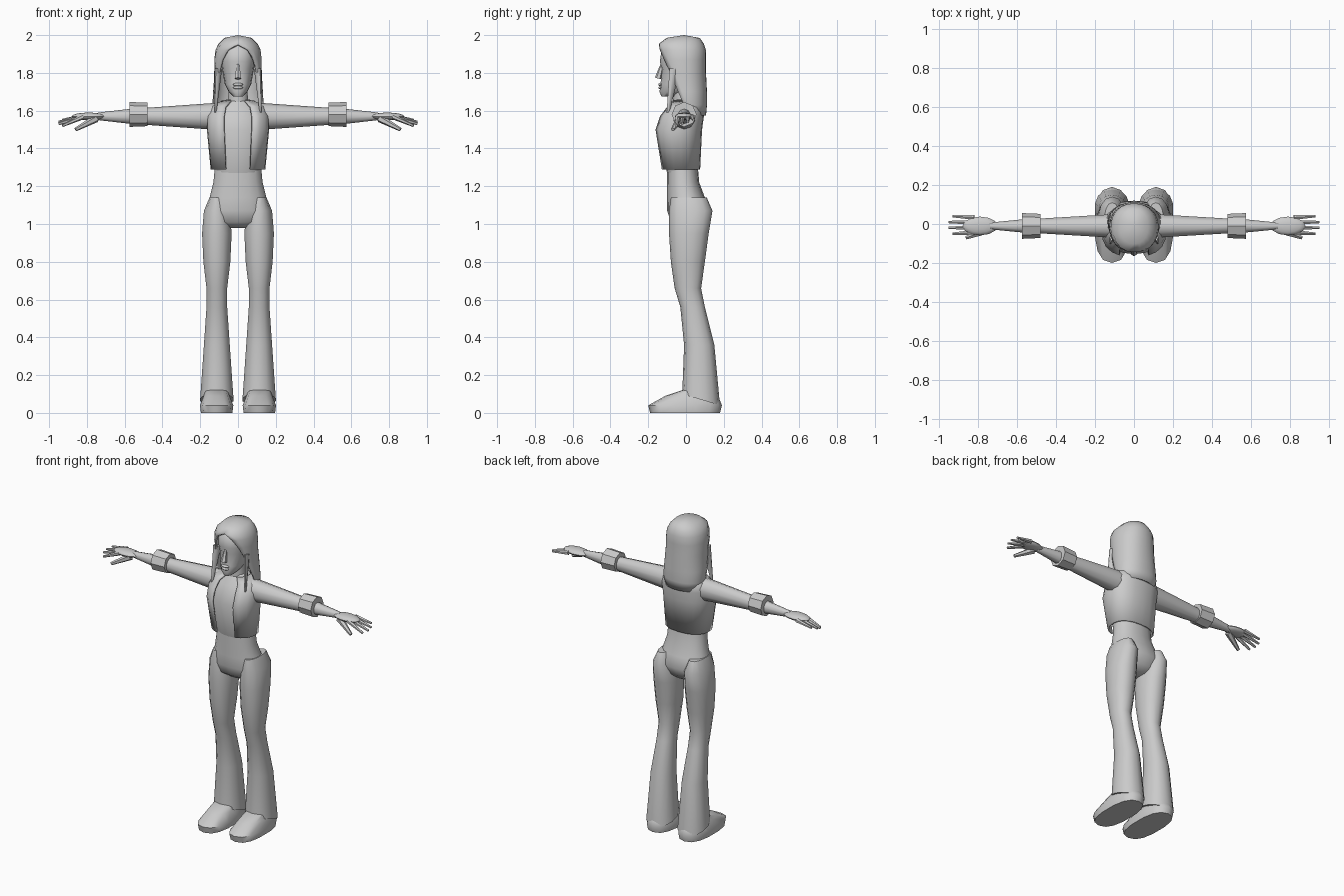
import bpy, bmesh, math
from mathutils import Matrix, Vector

cube = bpy.data.objects.get("Cube")
if cube:
    bpy.data.objects.remove(cube, do_unlink=True)

shade = (.6, .6, .6, 1)
grey = bpy.data.materials.new("plain grey")
grey.use_nodes = True
grey.diffuse_color = shade
shader = next(node for node in grey.node_tree.nodes if node.type == 'BSDF_PRINCIPLED')
shader.inputs["Base Color"].default_value = shade


def finish(name, bm, mirror=False, thickness=0, angle=50):
    """Turn a bmesh into a shaded object, optionally thickened and mirrored."""
    bmesh.ops.remove_doubles(bm, verts=bm.verts, dist=.0005)
    bmesh.ops.recalc_face_normals(bm, faces=bm.faces)
    mesh = bpy.data.meshes.new(name)
    bm.to_mesh(mesh)
    bm.free()
    mesh.materials.append(grey)
    obj = bpy.data.objects.new(name, mesh)
    bpy.context.collection.objects.link(obj)
    bpy.ops.object.select_all(action='DESELECT')
    obj.select_set(True)
    bpy.context.view_layer.objects.active = obj
    bpy.ops.object.shade_smooth_by_angle(angle=math.radians(angle))
    if thickness:
        solid = obj.modifiers.new("thickness", 'SOLIDIFY')
        solid.thickness = thickness
        solid.offset = 0
    if mirror:
        obj.modifiers.new("mirror", 'MIRROR')


def power(value, exponent):
    return math.copysign(abs(value) ** exponent, value)


def ring(z, half, front, back):
    """A level cross-section: half width, reach forward and reach backward."""
    return z, half, (back - front) / 2, (back + front) / 2


def loft(name, rings, sides=14, square=2.2, center=0, tilt=0, gap=None, **options):
    """Skin rounded rings from bottom to top. A gap rule gives the angle left open
    in front at each height; tilt lowers the back of the first ring."""
    bm = bmesh.new()
    loops = []
    for z, half, middle, depth in rings:
        start = gap(z) if gap else 0
        loop = []
        for i in range(sides + 1):
            angle = start + i * (math.tau - 2 * start) / sides
            side = power(math.sin(angle), 2 / square)
            ahead = power(math.cos(angle), 2 / square)
            drop = 0 if loops else tilt * ahead
            loop.append(bm.verts.new((center + half * side, middle - depth * ahead, z + drop)))
        loops.append(loop)
    for low, high in zip(loops, loops[1:]):
        for i in range(sides):
            bm.faces.new((low[i], low[i + 1], high[i + 1], high[i]))
    if not gap:
        bm.faces.new(loops[0][:-1])
        bm.faces.new(loops[-1][:-1])
    finish(name, bm, **options)


def taper(name, start, end, start_radius, end_radius, sides=8, flat=1, **options):
    """A tapered rod between two points, narrowed sideways by flat."""
    start, end = Vector(start), Vector(end)
    run = end - start
    bm = bmesh.new()
    bmesh.ops.create_cone(
        bm, cap_ends=True, segments=sides, radius1=start_radius, radius2=end_radius,
        depth=run.length,
        matrix=Matrix.Translation((start + end) / 2)
        @ run.to_track_quat('Z', 'Y').to_matrix().to_4x4()
        @ Matrix.Diagonal((flat, 1, 1, 1)))
    finish(name, bm, **options)


def ball(name, location, size, **options):
    """An ellipsoid with the given radii."""
    bm = bmesh.new()
    bmesh.ops.create_uvsphere(
        bm, u_segments=12, v_segments=8, radius=1,
        matrix=Matrix.Translation(location) @ Matrix.Diagonal((*size, 1)))
    finish(name, bm, **options)


def on_arm(x):
    """A point on the arm's centre line."""
    return x, -.01, 1.57


# Hips and waist
loft("hips", [
    ring(z=.98, half=.06, front=.04, back=.06),
    ring(z=1.01, half=.16, front=.08, back=.09),
    ring(z=1.07, half=.17, front=.1, back=.12),
    ring(z=1.14, half=.15, front=.1, back=.1),
    ring(z=1.22, half=.13, front=.1, back=.07),
    ring(z=1.33, half=.12, front=.1, back=.06)], sides=16)

# Flared trouser legs, with a hem that drops toward the heel
loft("trouser_leg", [
    ring(z=.07, half=.09, front=.02, back=.18),
    ring(z=.36, half=.07, front=.01, back=.15),
    ring(z=.56, half=.056, front=.03, back=.1),
    ring(z=.66, half=.056, front=.06, back=.08),
    ring(z=.8, half=.073, front=.08, back=.1),
    ring(z=.95, half=.08, front=.09, back=.12),
    ring(z=1.07, half=.07, front=.09, back=.14),
    ring(z=1.14, half=.04, front=.08, back=.11)],
    center=.112, tilt=.03, mirror=True)

# Shoes with flat soles
loft("shoe", [
    ring(z=0, half=.085, front=.19, back=.18),
    ring(z=.04, half=.09, front=.2, back=.19),
    ring(z=.09, half=.07, front=.11, back=.17),
    ring(z=.12, half=.06, front=.02, back=.1)],
    square=2.5, center=.113, mirror=True)

# Shirt under a short open jacket
loft("shirt", [
    ring(z=1.27, half=.12, front=.1, back=.06),
    ring(z=1.5, half=.145, front=.155, back=.07),
    ring(z=1.6, half=.13, front=.1, back=.08),
    ring(z=1.66, half=.06, front=.06, back=.06)], sides=16)
loft("jacket", [
    ring(z=1.29, half=.14, front=.13, back=.07),
    ring(z=1.5, half=.16, front=.165, back=.08),
    ring(z=1.57, half=.16, front=.14, back=.09),
    ring(z=1.62, half=.14, front=.1, back=.085),
    ring(z=1.65, half=.08, front=.07, back=.07)],
    sides=18, square=2.4, gap=lambda z: .4, thickness=.01)

# Arms with turned-up cuffs
taper("sleeve", on_arm(.08), on_arm(.5), .074, .044, sides=10, flat=.88, mirror=True)
taper("cuff", (.48, -.01, 1.58), (.575, -.01, 1.58), .062, .066, angle=30, mirror=True)
taper("forearm", on_arm(.55), on_arm(.74), .042, .02, sides=10, flat=.9, mirror=True)
ball("palm", on_arm(.79), (.09, .048, .02), mirror=True)

# Fingers fan out and droop toward the index finger
for i, finger in enumerate(("index", "middle", "ring", "little")):
    spread = .03 * i - .05
    taper(finger + "_finger", (.82, spread * .85, 1.568),
          (.96 - .01 * abs(2 * i - 3), spread, 1.52 + .01 * i),
          .014, .007, sides=6, mirror=True)
taper("thumb", (.75, -.03, 1.56), (.86, -.07, 1.5), .022, .01, sides=6, mirror=True)

# Neck and head
taper("neck", (0, -.01, 1.6), (0, -.02, 1.74), .06, .05, sides=10)
loft("head", [
    ring(z=1.675, half=.025, front=.13, back=-.06),
    ring(z=1.7, half=.05, front=.14, back=0),
    ring(z=1.74, half=.07, front=.135, back=.05),
    ring(z=1.82, half=.084, front=.128, back=.08),
    ring(z=1.86, half=.09, front=.138, back=.08),
    ring(z=1.92, half=.09, front=.13, back=.08),
    ring(z=1.97, half=.06, front=.08, back=.06)], sides=16)
taper("nose", (0, -.125, 1.85), (0, -.147, 1.77), .008, .019, sides=6)
for lip, height in (("lower_lip", 1.722), ("upper_lip", 1.738)):
    ball(lip, (0, -.13, height), (.027, .017, .009))

# Long hair, parted wider around the face the lower it hangs
loft("hair", [
    ring(z=1.575, half=.115, front=.08, back=.1),
    ring(z=1.63, half=.13, front=.09, back=.105),
    ring(z=1.7, half=.126, front=.11, back=.105),
    ring(z=1.8, half=.12, front=.125, back=.1),
    ring(z=1.87, half=.12, front=.138, back=.1),
    ring(z=1.92, half=.114, front=.143, back=.1),
    ring(z=1.95, half=.1, front=.14, back=.09),
    ring(z=1.98, half=.07, front=.1, back=.07),
    ring(z=1.994, half=0, front=.01, back=-.01)],
    sides=20, gap=lambda z: 2.5 * math.sqrt(max(0, 1.95 - z)), thickness=.012)
taper("front_lock", (.105, -.06, 1.82), (.12, -.095, 1.59), .03, .008,
      sides=6, flat=.6, mirror=True)
